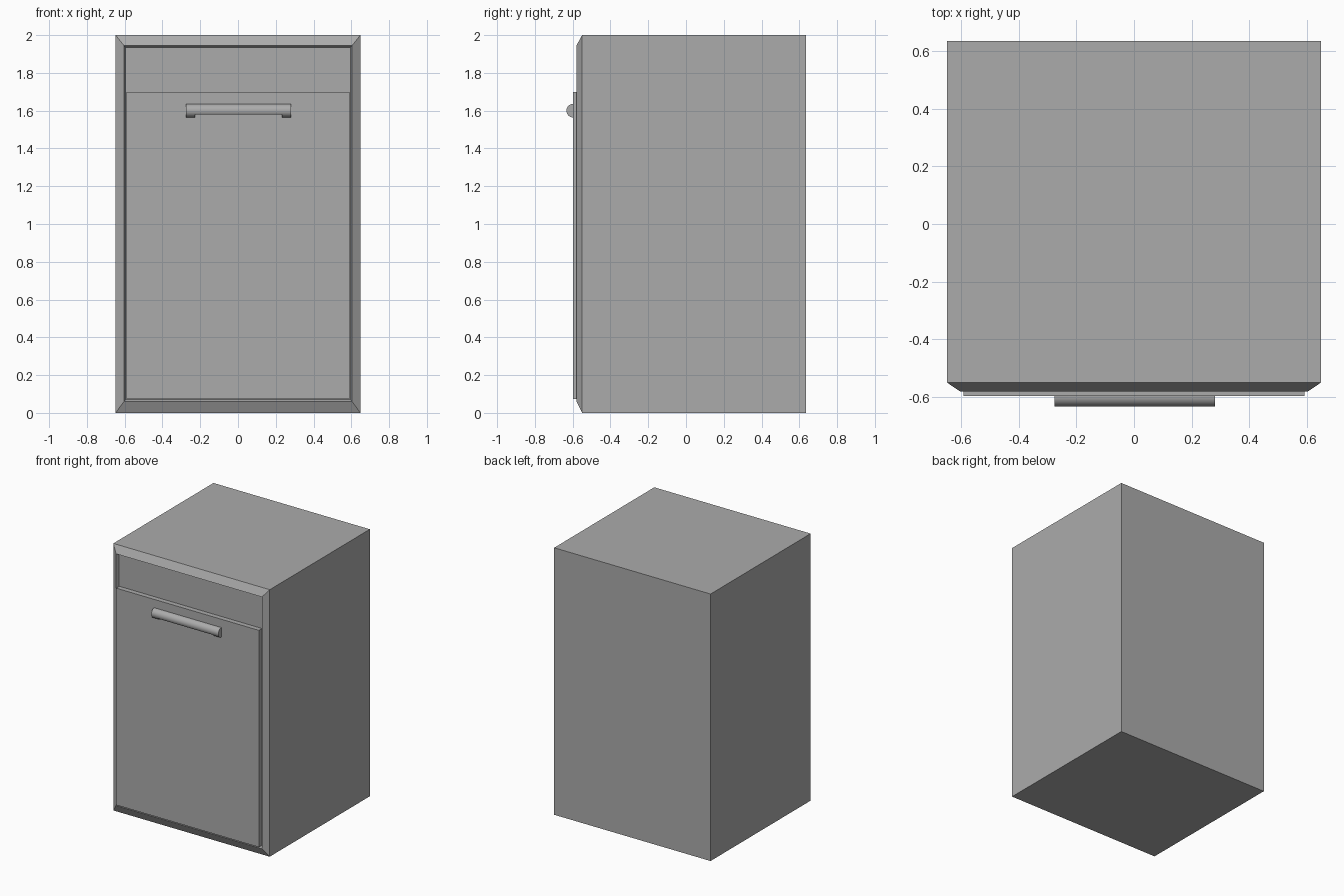
import bpy, bmesh, math

cube = bpy.data.objects.get("Cube")
if cube:
    bpy.data.objects.remove(cube, do_unlink=True)

GREY = (0.41, 0.41, 0.41, 1)
grey = bpy.data.materials.new("plain_grey")
grey.use_nodes = True
grey.diffuse_color = GREY
grey.node_tree.nodes["Principled BSDF"].inputs["Base Color"].default_value = GREY


def finish(bm, name):
    bmesh.ops.recalc_face_normals(bm, faces=bm.faces[:])
    mesh = bpy.data.meshes.new(name)
    bm.to_mesh(mesh)
    bm.free()
    mesh.materials.append(grey)
    obj = bpy.data.objects.new(name, mesh)
    bpy.context.collection.objects.link(obj)
    return obj


def loft(bm, rings):
    """Skin a series of closed point rings and cap both ends."""
    rows = [[bm.verts.new(p) for p in ring] for ring in rings]
    for a, b in zip(rows, rows[1:]):
        for i in range(len(a)):
            j = (i + 1) % len(a)
            bm.faces.new((a[i], a[j], b[j], b[i]))
    bm.faces.new(rows[0])
    bm.faces.new(rows[-1])


def rect(y, half_width, low, high):
    return [(-half_width, y, low), (half_width, y, low),
            (half_width, y, high), (-half_width, y, high)]


# Cabinet: box, bevelled front frame and recessed front panel
bm = bmesh.new()
loft(bm, [rect(0.635, 0.648, 0, 2),
          rect(-0.55, 0.648, 0, 2),
          rect(-0.58, 0.604, 0.06, 1.945),
          rect(-0.56, 0.596, 0.07, 1.935)])
finish(bm, "cabinet_body")

# Door, standing slightly proud of the frame
bm = bmesh.new()
loft(bm, [rect(-0.56, 0.591, 0.074, 1.698),
          rect(-0.597, 0.591, 0.074, 1.698)])
finish(bm, "door")

# Handle: half-round bar, with a flat finger cut between the two ends
RADIUS, STEPS, MIDDLE = 0.036, 20, 1.6


def half_round(x, lowest):
    start = math.asin(max(-1, (lowest - MIDDLE) / RADIUS))
    arc = [start + (math.pi / 2 - start) * i / STEPS for i in range(STEPS + 1)]
    ring = [(x, -0.597 - RADIUS * math.cos(a), MIDDLE + RADIUS * math.sin(a))
            for a in arc]
    if lowest > MIDDLE - RADIUS:
        ring.insert(0, (x, -0.597, lowest))
    return ring


def bar(name, x0, x1, lowest):
    bm = bmesh.new()
    loft(bm, [half_round(x0, lowest), half_round(x1, lowest)])
    obj = finish(bm, name)
    bpy.ops.object.select_all(action="DESELECT")
    obj.select_set(True)
    bpy.context.view_layer.objects.active = obj
    bpy.ops.object.shade_smooth_by_angle(angle=math.radians(30))


bar("handle_grip", -0.228, 0.232, 1.579)
bar("handle_right_end", -0.276, -0.228, MIDDLE - RADIUS)
bar("handle_left_end", 0.232, 0.28, MIDDLE - RADIUS)
